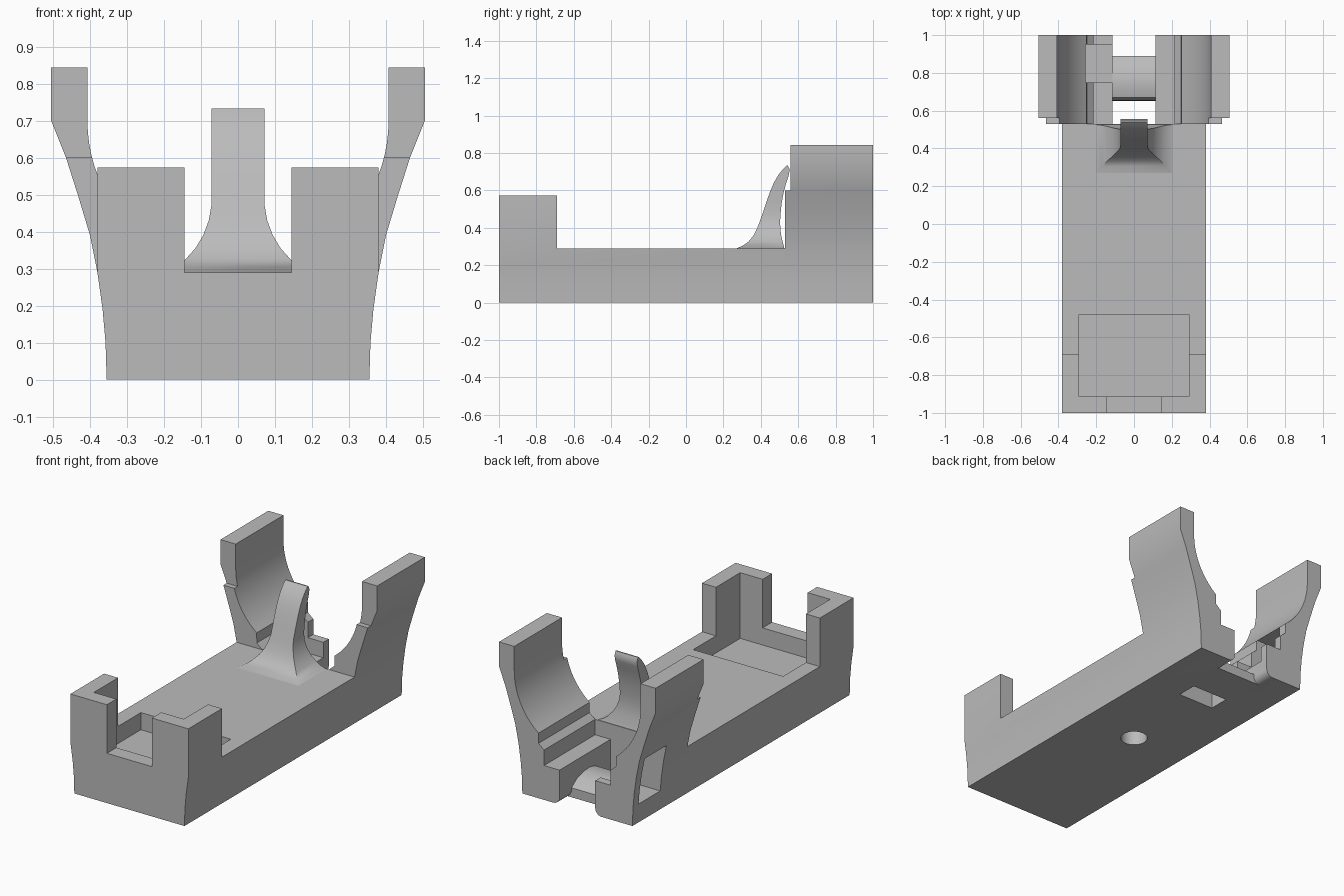
import bpy, bmesh, math

cube = bpy.data.objects.get("Cube")
if cube:
    bpy.data.objects.remove(cube, do_unlink=True)

grey = bpy.data.materials.new("plain grey")
grey.use_nodes = True
GREY = (0.5, 0.5, 0.5, 1)
grey.diffuse_color = GREY
grey.node_tree.nodes["Principled BSDF"].inputs["Base Color"].default_value = GREY


def loft(name, rings):
    """Solid skinned through rings that all have the same number of points."""
    bm = bmesh.new()
    rows = [[bm.verts.new(p) for p in ring] for ring in rings]
    n = len(rows[0])
    for a, b in zip(rows, rows[1:]):
        for i in range(n):
            j = (i + 1) % n
            bm.faces.new((a[i], a[j], b[j], b[i]))
    bm.faces.new(rows[0])
    bm.faces.new(rows[-1])
    bmesh.ops.recalc_face_normals(bm, faces=bm.faces)
    mesh = bpy.data.meshes.new(name)
    bm.to_mesh(mesh)
    bm.free()
    mesh.materials.append(grey)
    obj = bpy.data.objects.new(name, mesh)
    bpy.context.collection.objects.link(obj)
    return obj


def along_y(name, profile, y0, y1):
    return loft(name, [[(x, y, z) for x, z in profile] for y in (y0, y1)])


def box(x0, x1, y0, y1, z0, z1):
    return along_y("cutter", [(x0, z0), (x1, z0), (x1, z1), (x0, z1)], y0, y1)


def select(obj):
    bpy.ops.object.select_all(action='DESELECT')
    obj.select_set(True)
    bpy.context.view_layer.objects.active = obj


def cut(obj, *cutters):
    for c in cutters:
        m = obj.modifiers.new("cut", 'BOOLEAN')
        m.operation, m.object, m.solver = 'DIFFERENCE', c, 'EXACT'
        select(obj)
        bpy.ops.object.modifier_apply(modifier=m.name)
        bpy.data.objects.remove(c, do_unlink=True)


def smooth(obj, degrees=25):
    select(obj)
    bpy.ops.object.shade_smooth_by_angle(angle=math.radians(degrees))


FLOOR, POST_TOP, WALL_TOP, CRADLE = 0.29, 0.573, 0.843, 0.53
SLOT = 0.115

# Flared outer side, shared by the base and the cradle walls
lower = [(0.355, 0), (0.358, 0.1), (0.366, 0.19), (0.38, FLOOR)]
upper = [(0.40, 0.39), (0.43, 0.49), (0.465, 0.6), (0.505, 0.7), (0.505, WALL_TOP)]

# Base tray with corner posts, pocket and blind screw hole
half = lower + [(0.38, POST_TOP)]
base = along_y("base_tray", half + [(-x, z) for x, z in reversed(half)], -1, CRADLE)
hole = loft("cutter", [[(0.073 * math.cos(t * math.pi / 16), 0.073 * math.sin(t * math.pi / 16), z)
                        for t in range(32)] for z in (-0.1, 0.2)])
cut(base,
    box(-1, 1, -0.69, 0.7, FLOOR, 1),
    box(-0.29, 0.29, -0.913, -0.48, 0.19, 1),
    box(-0.145, 0.145, -1.1, -0.9, FLOOR, 1),
    hole)
smooth(base)

# Cradle walls with a round seat and stepped foot
R, CZ = 0.407, 0.7
seat = [(R * math.cos(a), CZ - R * math.sin(a))
        for a in (math.radians(52 * i / 12) for i in range(13))]
inner = ([(R, WALL_TOP)] + seat +
         [(0.25, 0.32), (0.215, 0.29), (0.215, 0.2), (SLOT, 0.2), (SLOT, 0)])
for side, name in ((1, "left_cradle_wall"), (-1, "right_cradle_wall")):
    wall = along_y(name, [(side * x, z) for x, z in lower + upper + inner], CRADLE, 1)
    cut(wall, box(-1, 1, 0.4, 0.56, 0.6, 1))
    # Rounded lower edge behind the cross bar
    r = 0.04
    edge = [(SLOT - 0.01, -0.01), (SLOT + r, -0.01)]
    edge += [(SLOT + r - r * math.sin(a), r - r * math.cos(a))
             for a in (math.pi / 2 * i / 5 for i in range(6))]
    edge += [(SLOT - 0.01, r)]
    cut(wall, along_y("cutter", [(side * x, z) for x, z in edge], 0.89, 1.1))
    if side < 0:
        cut(wall, box(-0.7, 0, 0.75, 0.95, 0.11, 0.385))
    smooth(wall)

# Cross bar bridging the slot
bar_side = [(0.65, 0), (0.655, 0.06), (0.67, 0.1), (0.72, 0.112), (0.78, 0.108),
            (0.84, 0.09), (0.89, 0.055), (0.89, 0)]
bar = loft("cross_bar", [[(x, y, z) for y, z in bar_side] for x in (-SLOT, SLOT)])
smooth(bar, 40)

# Curved finger with a flared root: height, half width, front y, back y
sections = [
    (0.28, 0.24, 0.235, 0.53), (0.29, 0.20, 0.27, 0.526), (0.305, 0.168, 0.305, 0.522),
    (0.325, 0.142, 0.333, 0.517), (0.355, 0.115, 0.358, 0.51), (0.39, 0.094, 0.377, 0.505),
    (0.43, 0.079, 0.393, 0.503), (0.47, 0.072, 0.407, 0.505), (0.53, 0.072, 0.427, 0.511),
    (0.59, 0.072, 0.448, 0.522), (0.64, 0.072, 0.469, 0.536), (0.68, 0.072, 0.492, 0.549),
    (0.71, 0.072, 0.515, 0.555), (0.733, 0.072, 0.538, 0.545)]
finger = loft("support_finger", [[(-w, f, z), (w, f, z), (w, b, z), (-w, b, z)]
                                 for z, w, f, b in sections])
smooth(finger, 40)
